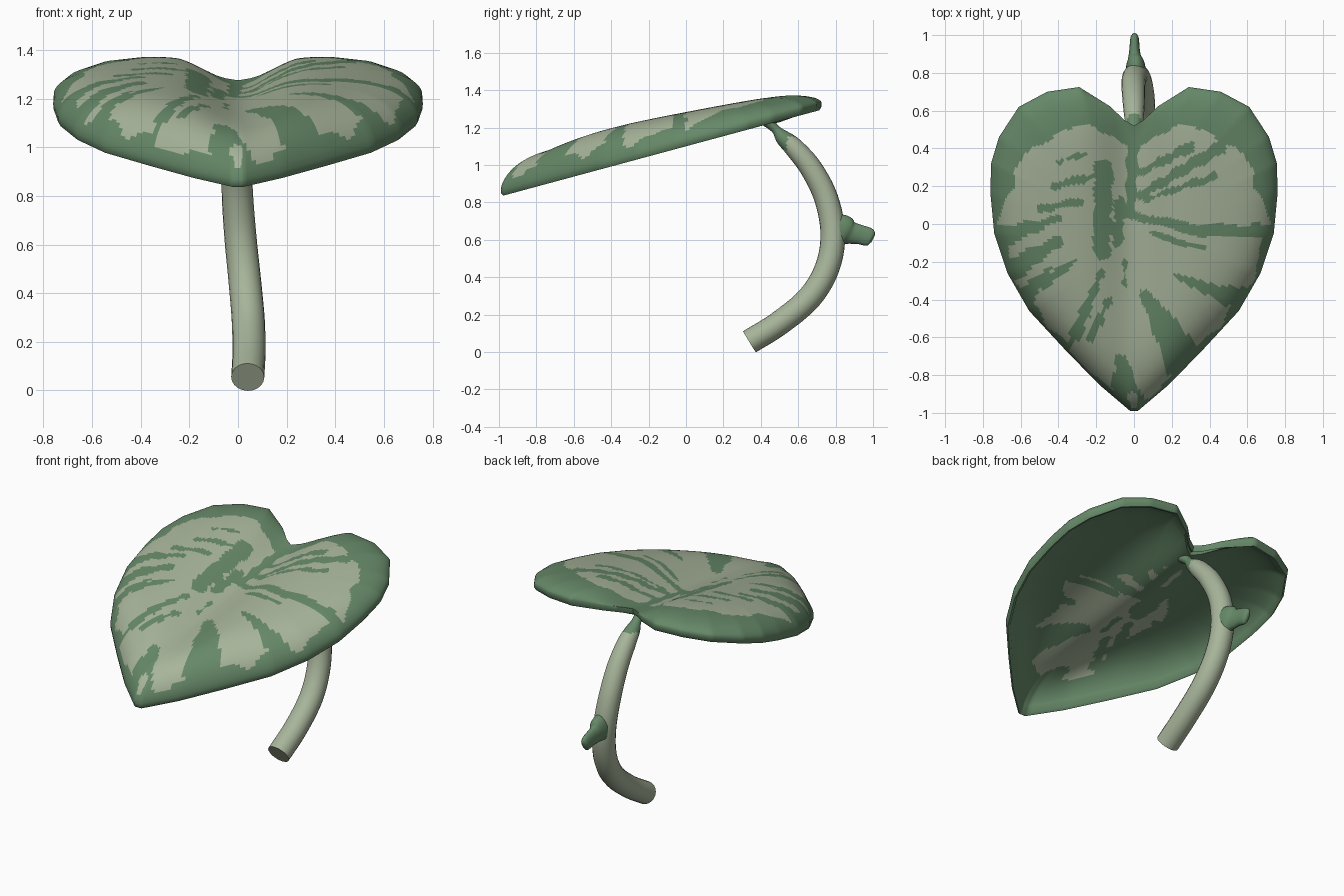
import bpy, bmesh, math
from mathutils import Vector

if "Cube" in bpy.data.objects:
    bpy.data.objects.remove(bpy.data.objects["Cube"])


def material(name, rgb):
    m = bpy.data.materials.new(name)
    m.diffuse_color = (*rgb, 1)
    m.use_nodes = True
    m.node_tree.nodes["Principled BSDF"].inputs["Base Color"].default_value = m.diffuse_color
    return m


PALE = material("pale sage", (0.39, 0.46, 0.325))
GREEN = material("leaf green", (0.133, 0.25, 0.14))


def finish(bm, name):
    bmesh.ops.recalc_face_normals(bm, faces=bm.faces)
    me = bpy.data.meshes.new(name)
    bm.to_mesh(me)
    bm.free()
    me.materials.append(PALE)
    me.materials.append(GREEN)
    ob = bpy.data.objects.new(name, me)
    bpy.context.collection.objects.link(ob)
    bpy.ops.object.select_all(action='DESELECT')
    ob.select_set(True)
    bpy.context.view_layer.objects.active = ob
    bpy.ops.object.shade_smooth_by_angle(angle=math.radians(50))
    return ob


def bridge(bm, a, b):
    n = len(a)
    return [bm.faces.new((a[i], a[(i + 1) % n], b[(i + 1) % n], b[i])) for i in range(n)]


# ---- heart-shaped leaf blade: closed shell made of scaled outline rings ----
half = [(0, .52), (.05, .55), (.13, .625), (.29, .725), (.46, .70), (.61, .62), (.715, .46),
        (.757, .32), (.76, .16), (.74, -.05), (.67, -.26), (.555, -.46), (.37, -.66),
        (.185, -.85), (.02, -.99)]
corners = half + [(-x, y) for x, y in reversed(half[1:])]
STEP = 9
outline = []
for i, p in enumerate(corners):
    q = corners[(i + 1) % len(corners)]
    for k in range(STEP):
        t = k / STEP
        outline.append((p[0] + (q[0] - p[0]) * t, p[1] + (q[1] - p[1]) * t))
CY = -0.05


def rim_z(y):
    return 0.83 + 0.27 * (y + 1)


def top_z(x, y, r):
    dome = max(0, 1 - r ** 6) ** 0.6
    valley = (0.085 + 0.045 * y) * math.exp(-(x / 0.17) ** 2)
    return rim_z(y) + 0.035 + (0.15 - 0.08 * y - valley) * dome


# green streaks: start, end, half width at start and end
streaks = [
    (0, .54, -.02, .05, .035, .025), (0, .05, .3, -.03, .02, .03), (.3, -.03, .74, -.04, .03, .035),
    (.03, .15, .45, .40, .02, .035), (.03, .27, .3, .41, .015, .03), (.06, .13, .42, .25, .01, .022),
    (.1, -.05, .37, -.13, .01, .02), (.22, -.28, .6, -.41, .01, .06), (.06, -.37, .28, -.75, .03, .11),
    (-.07, -.72, -.03, -1, .03, .11), (-.16, .3, -.17, -.15, .05, .045), (-.07, .12, -.09, -.1, .03, .03),
    (-.42, .2, -.2, .26, .02, .02), (-.5, .08, -.28, .12, .018, .018), (-.76, -.09, -.4, .03, .06, .015),
    (-.7, -.27, -.4, -.09, .07, .025), (-.62, -.43, -.45, -.24, .07, .015)]
streaks += [(-.32, -.2, -.48, -.32, .015, .025), (-.17, -.25, -.32, -.62, .015, .035),
            (-.13, -.4, -.23, -.6, .015, .025), (-.05, -.2, -.05, -.32, .01, .01),
            (-.4, .33, -.25, .37, .012, .012)]
pale_marks = [(-.28, -.66, -.27, -.8, .05, .05), (-.01, -.92, .0, -.97, .025, .02),
              (.07, -.8, .1, -.9, .06, .04)]


def on_any(marks, x, y, extra=0.0):
    for x0, y0, x1, y1, w0, w1 in marks:
        dx, dy = x1 - x0, y1 - y0
        t = max(0, min(1, ((x - x0) * dx + (y - y0) * dy) / (dx * dx + dy * dy)))
        w = w0 + (w1 - w0) * t + 0.007 * math.sin(31 * x + 47 * y) + extra
        if math.hypot(x - x0 - dx * t, y - y0 - dy * t) < w:
            return True
    return False


def is_green_top(x, y, r):
    if r > 0.985:
        return True
    if on_any(pale_marks, x, y):
        return False
    a = math.atan2(y - CY, x)
    edge = min(0.955, 0.95 - 0.42 * y) + 0.022 * math.sin(13 * a) + 0.012 * math.sin(29 * a)
    return r > edge or on_any(streaks, x, y)


def is_green_below(x, y, r):
    blotch = math.hypot(x / 0.36, (y + 0.28) / 0.5) + 0.15 * math.sin(11 * x + 5) + 0.12 * math.sin(13 * y)
    return blotch > 1 or on_any(streaks, x, y, 0.012)


bm = bmesh.new()
RINGS = 56
rs = [math.sin(math.pi / 2 * k / RINGS * 0.94) / math.sin(math.pi / 2 * 0.94) for k in range(1, RINGS + 1)]


def leaf_ring(r, height):
    ring = []
    for ox, oy in outline:
        x, y = ox * r, CY + (oy - CY) * r
        ring.append(bm.verts.new((x, y, height(x, y))))
    return ring


layers = [(r, leaf_ring(r, lambda x, y: top_z(x, y, r)), True) for r in rs]
for r, lift in ((0.998, 0.015), (0.985, 0.0), (0.965, 0.008)):
    layers.append((r, leaf_ring(r, lambda x, y: rim_z(y) + lift), False))
for r in reversed([r for r in rs if r < 0.955]):
    layers.append((r, leaf_ring(r, lambda x, y: top_z(x, y, r + 0.03) - 0.042), False))
for (ra, a, ta), (rb, b, tb) in zip(layers, layers[1:]):
    for f in bridge(bm, a, b):
        c = f.calc_center_median()
        r = (ra + rb) / 2
        green = is_green_top(c.x, c.y, r) if ta and tb else is_green_below(c.x, c.y, r)
        f.material_index = int(green)
for ring, drop in ((layers[0][1], 0), (layers[-1][1], 0.042)):
    mid = bm.verts.new((0, CY, top_z(0, CY, 0) - drop))
    for i in range(len(ring)):
        bm.faces.new((ring[i], ring[(i + 1) % len(ring)], mid))
finish(bm, "leaf_blade")


# ---- tubes along a smoothed path; each point is x, y, z, side radius, other radius ----
def tube(name, pts, green_rule, sides=20, sub=5):
    pts = [Vector(p) for p in pts]
    ext = [2 * pts[0] - pts[1]] + pts + [2 * pts[-1] - pts[-2]]
    path = []
    for i in range(1, len(ext) - 2):
        p0, p1, p2, p3 = ext[i - 1:i + 3]
        for k in range(sub):
            t = k / sub
            path.append(0.5 * (2 * p1 + (p2 - p0) * t + (2 * p0 - 5 * p1 + 4 * p2 - p3) * t * t
                               + (3 * p1 - p0 - 3 * p2 + p3) * t ** 3))
    path.append(pts[-1])
    bm = bmesh.new()
    rings = []
    for i, p in enumerate(path):
        step = path[min(i + 1, len(path) - 1)] - path[max(i - 1, 0)]
        tan = Vector(step[:3]).normalized()
        up = tan.cross(Vector((1, 0, 0))).normalized()
        side = up.cross(tan)
        rings.append([bm.verts.new(Vector(p[:3]) + side * p[3] * math.cos(a) + up * p[4] * math.sin(a))
                      for a in (2 * math.pi * k / sides for k in range(sides))])
    for a, b in zip(rings, rings[1:]):
        bridge(bm, a, b)
    bm.faces.new(rings[0])
    bm.faces.new(rings[-1])
    for f in bm.faces:
        f.material_index = int(green_rule(f.calc_center_median()))
    return finish(bm, name)


# curved stalk with a narrow green neck under the notch
tube("stalk", [(.04, .34, .055, .068, .066), (.045, .50, .155, .068, .066), (.042, .66, .29, .068, .066),
               (.028, .755, .45, .067, .066), (.01, .785, .63, .066, .066), (-.003, .75, .82, .064, .064),
               (-.002, .67, .98, .06, .06), (0, .58, 1.09, .053, .053), (0, .52, 1.145, .042, .042),
               (0, .485, 1.185, .028, .025), (0, .46, 1.21, .03, .026), (0, .43, 1.235, .04, .03)],
     lambda c: c.z > 1.15 or (c.z > 1.08 and c.y < .54))

# small hooked bud on the back of the stalk
tube("bud", [(.01, .80, .65, .055, .09), (.008, .85, .648, .048, .082), (.004, .885, .637, .034, .06),
             (.003, .93, .628, .027, .052), (.003, .97, .617, .024, .05), (.003, .99, .61, .02, .042),
             (.003, 1.0, .605, .008, .022)],
     lambda c: True)
